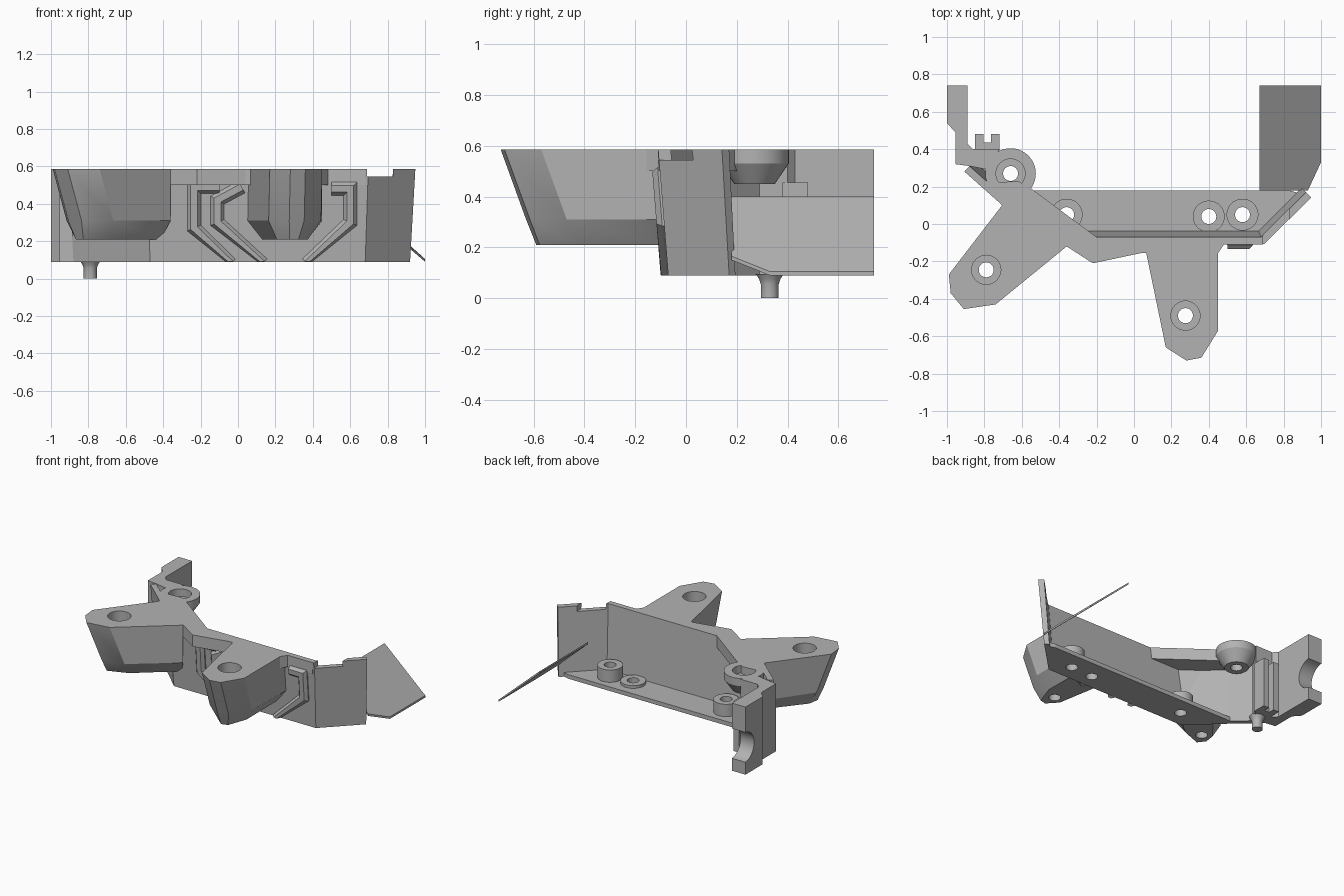
import bpy, bmesh, math
from mathutils import Vector

if bpy.data.objects.get("Cube"):
    bpy.data.objects.remove(bpy.data.objects["Cube"])

grey = bpy.data.materials.new("plain_grey")
grey.use_nodes = True
COLOUR = (0.45, 0.45, 0.45, 1)
grey.diffuse_color = COLOUR
grey.node_tree.nodes["Principled BSDF"].inputs["Base Color"].default_value = COLOUR

TOP, BASE = 0.585, 0.09


def loft(name, loops):
    """Solid skinned through equal-length loops of 3D points."""
    bm = bmesh.new()
    rings = [[bm.verts.new(p) for p in loop] for loop in loops]
    for a, b in zip(rings, rings[1:]):
        for i in range(len(a)):
            j = (i + 1) % len(a)
            bm.faces.new((a[i], a[j], b[j], b[i]))
    bm.faces.new(rings[0])
    bm.faces.new(rings[-1])
    bmesh.ops.recalc_face_normals(bm, faces=bm.faces)
    mesh = bpy.data.meshes.new(name)
    bm.to_mesh(mesh)
    bm.free()
    mesh.materials.append(grey)
    ob = bpy.data.objects.new(name, mesh)
    bpy.context.collection.objects.link(ob)
    return ob


def prism(name, outline, z0, z1):
    return loft(name, [[(x, y, z) for x, y in outline] for z in (z0, z1)])


def box(name, x0, x1, y0, y1, z0, z1):
    return prism(name, [(x0, y0), (x1, y0), (x1, y1), (x0, y1)], z0, z1)


def turned(name, x, y, profile, sides=40):
    """Round part from (radius, height) steps."""
    turn = [2 * math.pi * i / sides for i in range(sides)]
    ob = loft(name, [[(x + r * math.cos(a), y + r * math.sin(a), z) for a in turn]
                     for r, z in profile])
    smooth(ob)
    return ob


def smooth(ob):
    bpy.ops.object.select_all(action='DESELECT')
    ob.select_set(True)
    bpy.context.view_layer.objects.active = ob
    bpy.ops.object.shade_smooth_by_angle(angle=math.radians(30))


def cut(ob, cutter):
    mod = ob.modifiers.new("cut", 'BOOLEAN')
    mod.operation, mod.solver, mod.object = 'DIFFERENCE', 'EXACT', cutter
    bpy.context.view_layer.objects.active = ob
    bpy.ops.object.modifier_apply(modifier=mod.name)
    bpy.data.objects.remove(cutter)


def bore(ob, x, y, seat=None):
    """Screw hole, with a wider seat above the given height."""
    cut(ob, turned("hole_cutter", x, y, [(0.04, -0.1), (0.04, 0.8)]))
    if seat:
        cut(ob, turned("seat_cutter", x, y, [(0.078, seat), (0.078, 0.8)]))


def offset(path, d):
    """Shift an open 2D path sideways (to its right) with mitred corners."""
    pts = [Vector(p) for p in path]
    dirs = [(b - a).normalized() for a, b in zip(pts, pts[1:])]
    norms = [Vector((v.y, -v.x)) for v in dirs]
    out = []
    for i, p in enumerate(pts):
        a, b = norms[max(i - 1, 0)], norms[min(i, len(norms) - 1)]
        m = (a + b).normalized()
        out.append(tuple(p + m * d / m.dot(a)))
    return out


def band(path, outer, inner):
    return offset(path, outer) + offset(path, inner)[::-1]


# Leaning outer wall
wall_path = [(-0.88, 0.31), (-0.7, 0.15), (-0.47, -0.07), (0.68, -0.07), (0.92, 0.17)]
wall = loft("outer_wall", [[(x, y, BASE) for x, y in band(wall_path, 0, -0.035)],
                           [(x, y, TOP) for x, y in band(wall_path, 0.04, 0)]])
cut(wall, box("notch_cutter", 0.69, 0.83, -0.2, 0.08, 0.545, 0.8))

# Floor with screw posts
floor = prism("floor", [(-0.68, 0.18), (-0.68, 0.15), (-0.46, -0.06), (0.68, -0.06),
                        (0.9, 0.16), (0.83, 0.18)], BASE, 0.12)
for x, y, h, name in [(-0.36, 0.05, 0.21, "right_post"), (0.4, 0.04, 0.14, "low_post"),
                      (0.58, 0.05, 0.21, "left_post")]:
    bore(floor, x, y)
    post = turned(name, x, y, [(0.085, 0.1), (0.085, h)])
    bore(post, x, y)
    smooth(post)

# Top plate joining the arms
prism("top_plate", [(-0.76, 0.22), (-0.69, 0.1), (-0.36, -0.12), (-0.22, -0.21),
                    (0.04, -0.155), (0.45, -0.155), (0.48, -0.11), (0.68, -0.11),
                    (0.68, -0.07), (-0.2, -0.07), (-0.55, 0.19), (-0.62, 0.23)], 0.5, TOP)


# Arms: flat top, raked tip, chamfered underside
def arm(name, tip, root, hole):
    a, b = Vector(root[0]), Vector(root[1])
    axis = Vector((hole[0], hole[1])) - (a + b) / 2
    axis.normalize()
    mid = (a + b) / 2

    def ring(z, rake, squeeze):
        pts = []
        for i, p in enumerate(list(root) + list(tip)):
            v = Vector(p) - mid
            along = v.dot(axis)
            side = v - axis * along
            along -= rake if i > 1 else 0
            q = mid + axis * along + side * squeeze
            pts.append((q.x, q.y, z))
        return pts

    ob = loft(name, [ring(0.21, 0.14, 0.6), ring(0.31, 0.1, 1), ring(TOP, 0, 1)])
    bore(ob, hole[0], hole[1], 0.4)
    smooth(ob)


arm("right_arm", [(-0.74, -0.43), (-0.91, -0.455), (-0.98, -0.37), (-0.99, -0.27)],
    [(-0.69, 0.12), (-0.36, -0.12)], (-0.79, -0.245))
arm("left_arm", [(0.45, -0.57), (0.36, -0.715), (0.28, -0.73), (0.17, -0.66)],
    [(0.05, -0.08), (0.45, -0.08)], (0.275, -0.49))


# Angular ribs on the wall front
def rib(name, path, depth=0.03):
    outline = band(path, 0.018, -0.018)
    core = band(path, 0.036, -0.036)

    def ring(pts, d):
        return [(x, -0.07 - 0.08 * (z - BASE) - d, max(z, BASE)) for x, z in pts]

    loft(name, [ring(core, -0.01), ring(core, 0.008), ring(outline, depth)])


rib("outer_right_rib", [(-0.1, 0.49), (-0.235, 0.49), (-0.235, 0.27), (-0.04, 0.08)])
rib("inner_right_rib", [(0.02, 0.49), (-0.11, 0.42), (-0.11, 0.3), (0.13, 0.08)])
rib("left_rib", [(0.5, 0.48), (0.6, 0.48), (0.6, 0.3), (0.37, 0.08)])

# Mounting boss
boss = turned("mounting_boss", -0.66, 0.27,
              [(0.08, 0.45), (0.135, 0.53), (0.135, TOP)])
bore(boss, -0.66, 0.27, 0.53)
smooth(boss)

# Rear ear with a round bite in its back edge
ear = prism("rear_ear", [(-1, 0.74), (-0.89, 0.74), (-0.89, 0.43), (-0.86, 0.4),
                         (-0.72, 0.4), (-0.78, 0.29), (-0.88, 0.31), (-0.955, 0.32),
                         (-0.955, 0.49), (-1, 0.54)], BASE, TOP)
bite = turned("bite_cutter", 0, 0, [(0.11, -0.2), (0.11, 0.2)])
bite.rotation_euler = (0, math.pi / 2, 0)
bite.location = (-0.95, 0.75, 0.29)
bpy.context.view_layer.update()
cut(ear, bite)
smooth(ear)

# Clip teeth and locating pin under the ear
for i, x in enumerate((-0.85, -0.765)):
    box(f"clip_tooth_{i + 1}", x, x + 0.045, 0.38, 0.48, BASE, 0.455)
box("clip_bridge", -0.82, -0.75, 0.38, 0.435, BASE, 0.455)
turned("locating_pin", -0.79, 0.33,
       [(0.035, 0), (0.035, 0.055), (0.042, 0.075), (0.055, 0.095)])

# Thin slanted side sheet
sheet = [(0.67, 0.18, 0.385), (0.67, 0.74, 0.385), (1, 0.74, BASE),
         (1, 0.33, BASE), (0.93, 0.18, 0.15)]
loft("side_sheet", [sheet, [(x, y, z + 0.015) for x, y, z in sheet]])
